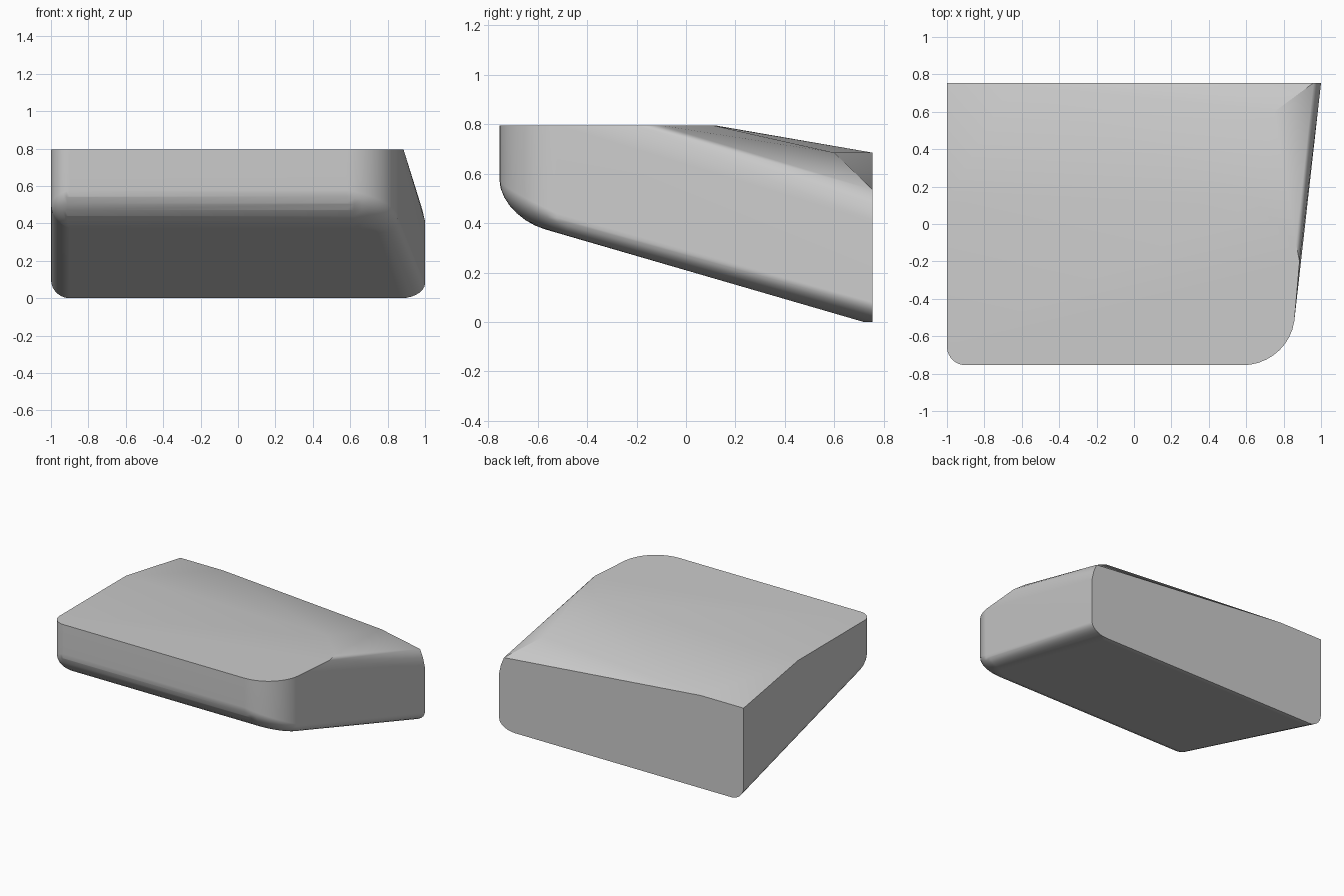
import bpy, bmesh
from math import sin, cos, pi, radians

cube = bpy.data.objects.get("Cube")
if cube:
    bpy.data.objects.remove(cube)

FRONT, BACK, TOP = -0.755, 0.755, 0.795
STEPS, RINGS = 10, 7


def underside(y):
    """Height of the sloping underside."""
    return max(0.0, 0.375 - 0.29 * (y + 0.57))


def mix(a, b, t):
    return a + (b - a) * t


# Plan outline: outer point, inner point where the underside starts, fillet height
outline = [(-1, BACK, -0.9, BACK, 0.1)]
for i in range(STEPS + 1):
    t = i / STEPS
    c, s = cos(t * pi / 2), sin(t * pi / 2)
    outline.append((-0.9 - 0.1 * c, -0.655 - 0.1 * s, -0.9, -0.57, mix(0.1, 0.15, t)))
for i in range(STEPS + 1):
    t = i / STEPS
    c, s = cos(t * pi / 2), sin(t * pi / 2)
    outline.append((0.58 + 0.28 * s, -0.48 - 0.275 * c,
                    0.58 + 0.17 * s, -0.48 - 0.09 * c, mix(0.15, 0.07, t)))
outline.append((1, BACK, 0.87, BACK, 0.08))

# Rounded lower edge, swept in rings from the underside to the walls
points = []
for ox, oy, ix, iy, h in outline:
    for k in range(RINGS + 1):
        a = k / RINGS * pi / 2
        x, y = mix(ix, ox, sin(a)), mix(iy, oy, sin(a))
        points.append((x, y, underside(y) + h * (1 - cos(a))))
for x in (-0.9, 0.87):
    points.append((x, 0.72, 0))

# Flat front part of the top
points += [(ox, oy, TOP) for ox, oy, *_ in outline[1:-1]]
points += [(-1, 0.12, TOP), (0.65, 0.11, TOP), (0.865, -0.1, TOP), (0.885, -0.2, TOP)]

# Falling rear part of the top and its sloping right shoulder
points += [(-1, BACK, 0.685), (-0.65, BACK, 0.685), (0.75, 0.6, 0.685),
           (0.96, BACK, 0.535), (0.985, BACK, 0.475), (1, BACK, 0.41)]

# Skin the convex body
bm = bmesh.new()
for p in points:
    bm.verts.new(p)
bmesh.ops.remove_doubles(bm, verts=bm.verts, dist=0.0005)
hull = bmesh.ops.convex_hull(bm, input=bm.verts)
unused = {v for v in hull["geom_interior"] + hull["geom_unused"]
          if isinstance(v, bmesh.types.BMVert)}
bmesh.ops.delete(bm, geom=list(unused), context="VERTS")
bmesh.ops.dissolve_limit(bm, angle_limit=radians(0.5), verts=bm.verts, edges=bm.edges)
bmesh.ops.recalc_face_normals(bm, faces=bm.faces)
mesh = bpy.data.meshes.new("wedge_body")
bm.to_mesh(mesh)
bm.free()

body = bpy.data.objects.new("wedge_body", mesh)
bpy.context.collection.objects.link(body)

# Single light grey colour
grey = bpy.data.materials.new("light_grey")
grey.use_nodes = True
color = (0.6, 0.6, 0.6, 1)
grey.diffuse_color = color
grey.node_tree.nodes["Principled BSDF"].inputs["Base Color"].default_value = color
mesh.materials.append(grey)

# Smooth fillets with crisp outer edges
bpy.ops.object.select_all(action="DESELECT")
body.select_set(True)
bpy.context.view_layer.objects.active = body
bpy.ops.object.shade_smooth_by_angle(angle=radians(30))
weighted = body.modifiers.new("even_shading", "WEIGHTED_NORMAL")
weighted.keep_sharp = True
